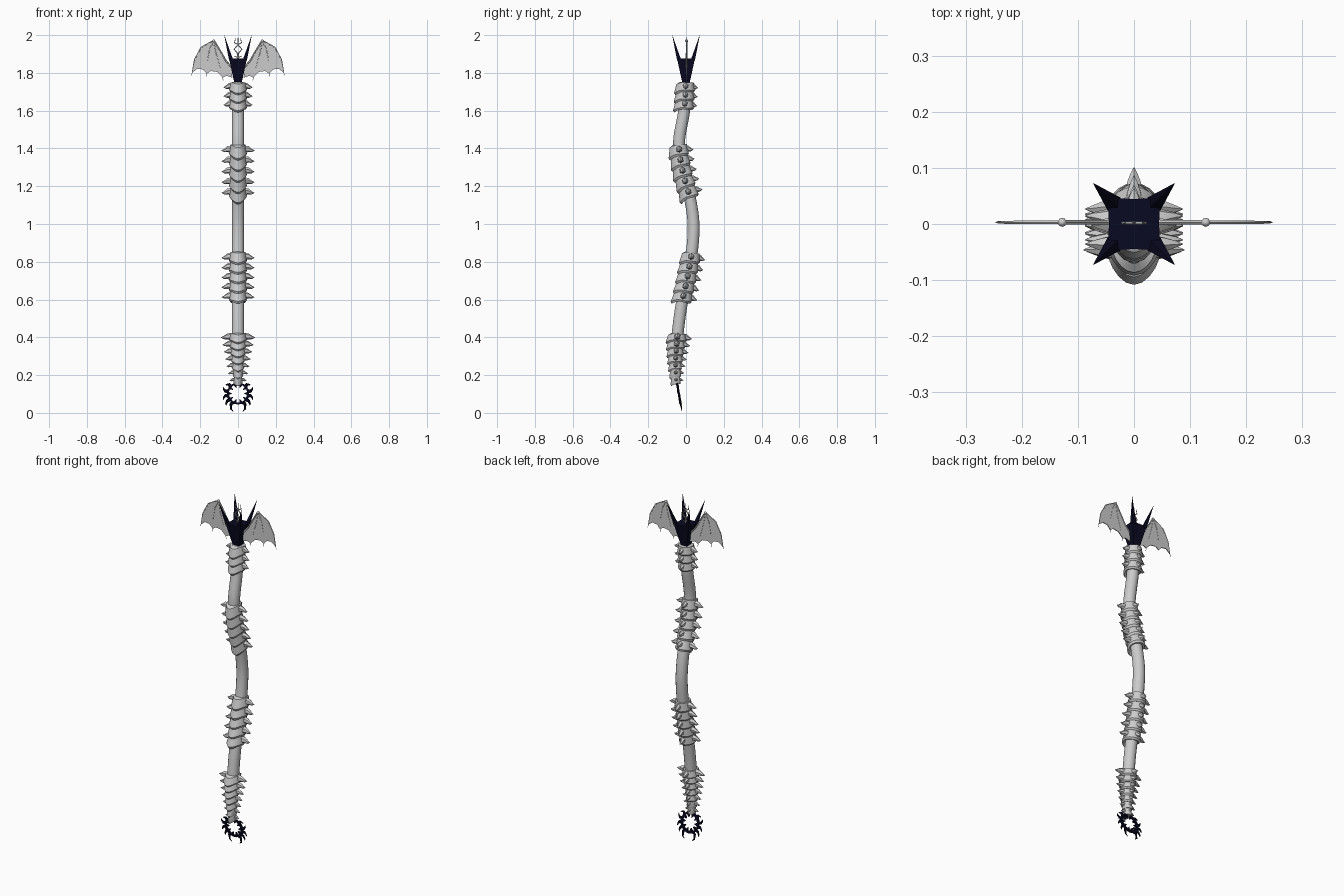
import bpy, bmesh, math
from mathutils import Vector

cube = bpy.data.objects.get("Cube")
if cube:
    bpy.data.objects.remove(cube)


def material(name, rgb):
    m = bpy.data.materials.new(name)
    m.use_nodes = True
    m.diffuse_color = (*rgb, 1)
    m.node_tree.nodes["Principled BSDF"].inputs["Base Color"].default_value = (*rgb, 1)
    return m


BONE = material("pale grey bone", (0.6, 0.6, 0.6))
DARK = material("midnight navy", (0.003, 0.003, 0.016))


def finish(name, bm, mat, smooth=True, mirror=False):
    bmesh.ops.recalc_face_normals(bm, faces=bm.faces)
    mesh = bpy.data.meshes.new(name)
    bm.to_mesh(mesh)
    bm.free()
    mesh.materials.append(mat)
    ob = bpy.data.objects.new(name, mesh)
    bpy.context.collection.objects.link(ob)
    if mirror:
        ob.modifiers.new("Mirror", "MIRROR").use_mirror_merge = False
    if smooth:
        bpy.ops.object.select_all(action="DESELECT")
        ob.select_set(True)
        bpy.context.view_layer.objects.active = ob
        bpy.ops.object.shade_smooth_by_angle(angle=math.radians(35))
    return ob


def loft(bm, rings, caps=True, closed=False):
    """Skin a list of equal-length point rings."""
    loops = [[bm.verts.new(p) for p in ring] for ring in rings]
    n = len(loops[0])
    pairs = list(zip(loops, loops[1:])) + ([(loops[-1], loops[0])] if closed else [])
    for a, b in pairs:
        for i in range(n):
            j = (i + 1) % n
            bm.faces.new((a[i], a[j], b[j], b[i]))
    if caps and not closed:
        bm.faces.new(loops[0])
        bm.faces.new(loops[-1])


def tube(bm, pts, widths, sides=6, side=(0, 1, 0), flat=1.0):
    """Tapered sweep; 'flat' scales the section along the side vector."""
    pts = [Vector(p) for p in pts]
    rings = []
    for i, p in enumerate(pts):
        t = (pts[min(i + 1, len(pts) - 1)] - pts[max(i - 1, 0)]).normalized()
        u = Vector(side)
        u = (u - t * u.dot(t)).normalized()
        v = t.cross(u)
        rings.append([p + widths[i] * (u * flat * math.cos(a) + v * math.sin(a))
                      for a in (math.tau * (k + 0.5) / sides for k in range(sides))])
    loft(bm, rings)


# Wavy centre line of the shaft: (height, depth)
KNOTS = [(0.14, -0.052), (0.27, -0.055), (0.42, -0.044), (0.57, -0.024), (0.72, 0.008),
         (0.86, 0.032), (1.0, 0.04), (1.14, 0.02), (1.28, -0.018), (1.43, -0.037),
         (1.6, -0.01), (1.76, 0.0)]


def depth(z):
    k = 0
    while k < len(KNOTS) - 2 and z > KNOTS[k + 1][0]:
        k += 1
    p = [KNOTS[min(max(i, 0), len(KNOTS) - 1)] for i in range(k - 1, k + 3)]
    span = p[2][0] - p[1][0]
    t = (z - p[1][0]) / span
    m1 = (p[2][1] - p[0][1]) / (p[2][0] - p[0][0]) * span
    m2 = (p[3][1] - p[1][1]) / (p[3][0] - p[1][0]) * span
    return ((2*t**3 - 3*t*t + 1) * p[1][1] + (t**3 - 2*t*t + t) * m1
            + (3*t*t - 2*t**3) * p[2][1] + (t**3 - t*t) * m2)


def frame(z):
    """Centre, backward and upward axes of the shaft at a height."""
    up = Vector((0, depth(z + 0.01) - depth(z - 0.01), 0.02)).normalized()
    return Vector((0, depth(z), z)), Vector((0, up.z, -up.y)), up


# Shaft
bm = bmesh.new()
heights = [0.15 + 1.6 * i / 60 for i in range(61)]
tube(bm, [(0, depth(z), z) for z in heights],
     [0.032 * min(1, 0.4 + (z - 0.15) * 3) for z in heights], 16)
finish("shaft", bm, BONE)


def plate_ring(c, back, up, r, lift, drop):
    """Oval ring with a front ridge that dips into a chevron."""
    ring = []
    for k in range(20):
        a = math.tau * k / 20
        f = max(0, -math.cos(a)) ** 3
        ring.append(c + Vector((r * 0.95 * math.sin(a), 0, 0))
                    + back * (r * math.cos(a) - 0.2 * r * f) + up * (lift - drop * f))
    return ring


def armour(name, top, bottom, count, reach, end=1.0):
    """Stack of overlapping plates with side and back thorns."""
    bm = bmesh.new()
    step = (top - bottom) / count
    for i in range(count):
        s = 1 + (end - 1) * i / max(1, count - 1)
        c, back, up = frame(top - step * (i + 0.5))
        h, r = step * 0.5, 0.045 * s
        drop = 0.02 * s
        loft(bm, [plate_ring(c, back, up, r * 0.6, h, 0),
                  plate_ring(c, back, up, r * 0.92, h, drop * 0.6),
                  plate_ring(c, back, up, r * 1.1, -h * 0.75, drop),
                  plate_ring(c, back, up, r * 0.96, -h * 1.15, drop),
                  plate_ring(c, back, up, r * 0.6, -h, 0)], closed=True)
        for direction, far in ((Vector((1, 0, 0)), reach), (Vector((-1, 0, 0)), reach),
                               (back, reach * 0.86)):
            side = back if direction.x else Vector((1, 0, 0))
            path = [(0.4, 0.1), (0.62, 0.15), (0.85, -0.15), (1.0, -0.1)]
            tube(bm, [c + direction * far * s * d + up * h * l for d, l in path],
                 [0.021 * s, 0.016 * s, 0.008 * s, 0.001], 6, side, 0.85)
    finish(name, bm, BONE)


armour("upper_armour", 1.75, 1.61, 3, 0.076)
armour("chest_armour", 1.42, 1.14, 5, 0.087)
armour("middle_armour", 0.85, 0.59, 5, 0.087)
armour("tail_armour", 0.42, 0.155, 7, 0.09, 0.5)

# Crown with four corner prongs
bm = bmesh.new()


def square(z, h, pinch):
    m = h * pinch
    return [(x, y, z) for x, y in ((h, h), (0, m), (-h, h), (-m, 0),
                                   (-h, -h), (0, -m), (h, -h), (m, 0))]


loft(bm, [square(1.745, 0.019, 1), square(1.8, 0.031, 1), square(1.875, 0.047, 0.95)])
for sx in (-1, 1):
    for sy in (-1, 1):
        base = [(0.024, 0.047), (0.047, 0.047), (0.047, 0.024), (0.026, 0.026)]
        loft(bm, [[(sx * x, sy * y, 1.865) for x, y in base],
                  [(sx * (0.072 + x * 0.02), sy * (0.072 + y * 0.02), 2.0) for x, y in base]])
finish("crown", bm, DARK, smooth=False)

# Wings: scalloped membrane and finger bones
JOINT, ROOT = (0.128, 1.972), (0.035, 1.83)
ARM = [ROOT, (0.065, 1.865), (0.09, 1.91), JOINT]
FINGERS = [[JOINT, (0.195, 1.935), (0.23, 1.87), (0.246, 1.785)],
           [JOINT, (0.152, 1.92), (0.163, 1.86), (0.165, 1.78)],
           [JOINT, (0.118, 1.91), (0.098, 1.84), (0.078, 1.76)]]
outline = ARM + FINGERS[0][1:3] + [
    (0.243, 1.8), (0.215, 1.822), (0.185, 1.818), (0.165, 1.795), (0.145, 1.81),
    (0.11, 1.805), (0.08, 1.775), (0.06, 1.785), (0.03, 1.775)]
bm = bmesh.new()
sheet = bm.faces.new([bm.verts.new((x, 0.001, z)) for x, z in outline])
out = bmesh.ops.extrude_face_region(bm, geom=[sheet])["geom"]
bmesh.ops.translate(bm, vec=(0, 0.004, 0), verts=[v for v in out if isinstance(v, bmesh.types.BMVert)])
finish("wing_membrane", bm, BONE, smooth=False, mirror=True)

bm = bmesh.new()
for path, w in [(ARM, 0.005)] + [(f, 0.0035) for f in FINGERS]:
    tube(bm, [(x, 0.003, z) for x, z in path], [w, w, w * 0.85, 0.001 if w < 0.004 else w])
knob = bmesh.ops.create_uvsphere(bm, u_segments=10, v_segments=6, radius=0.008)["verts"]
bmesh.ops.translate(bm, vec=(JOINT[0], 0.003, JOINT[1] - 0.003), verts=knob)
finish("wing_bones", bm, BONE, mirror=True)

# Slim ornament between the prongs
bm = bmesh.new()
tube(bm, [(0, 0.002, 1.86), (0, 0.002, 1.905)], [0.004, 0.004])
tube(bm, [(0, 0.002, 1.945), (0, 0.002, 1.99)], [0.004, 0.001])
for s in (-1, 1):
    tube(bm, [(0, 0.002, 1.9), (s * 0.02, 0.002, 1.925), (0, 0.002, 1.95)], [0.003] * 3)
    tube(bm, [(0, 0.002, 1.95), (s * 0.018, 0.002, 1.96), (s * 0.014, 0.002, 1.985)],
         [0.003, 0.003, 0.001])
    tube(bm, [(0, 0.002, 1.88), (s * 0.022, 0.002, 1.89)], [0.003, 0.001])
finish("crown_ornament", bm, BONE)

# Tilted toothed ring at the foot
MID = Vector((0, -0.038, 0.103))


def foot(r, angle, off=0.0):
    z = r * math.sin(angle)
    return MID + Vector((r * math.cos(angle), off - 0.18 * z, z))


bm = bmesh.new()
N = 40
inner = [foot(0.048 if k % 4 else 0.03, math.tau * k / N, 0) for k in range(N)]
outer = [foot(0.058, math.tau * k / N, 0) for k in range(N)]
off = Vector((0, 0.006, 0))
loft(bm, [[p - off for p in inner], [p - off for p in outer],
          [p + off for p in outer], [p + off for p in inner]], closed=True)
finish("foot_ring", bm, DARK, smooth=False)

# Curved claws around the ring, and a neck joining it to the shaft
bm = bmesh.new()
for start, bend, reach in ((42, -8, 0.08), (14, 10, 0.086), (-14, -10, 0.086),
                           (-38, -8, 0.09), (-62, -14, 0.099)):
    path = [(0.052, 0), (0.068, -bend * 0.4), (reach * 0.92, bend * 0.3), (reach, bend)]
    tube(bm, [foot(r, math.radians(start + a)) for r, a in path],
         [0.012, 0.008, 0.005, 0.001], 6, (0, 1, 0), 0.65)
finish("foot_claws", bm, DARK, mirror=True)

bm = bmesh.new()
tube(bm, [foot(0.05, math.pi / 2), (0, depth(0.175), 0.175)], [0.02, 0.012], 8, (0, 1, 0), 0.6)
finish("foot_neck", bm, DARK)
